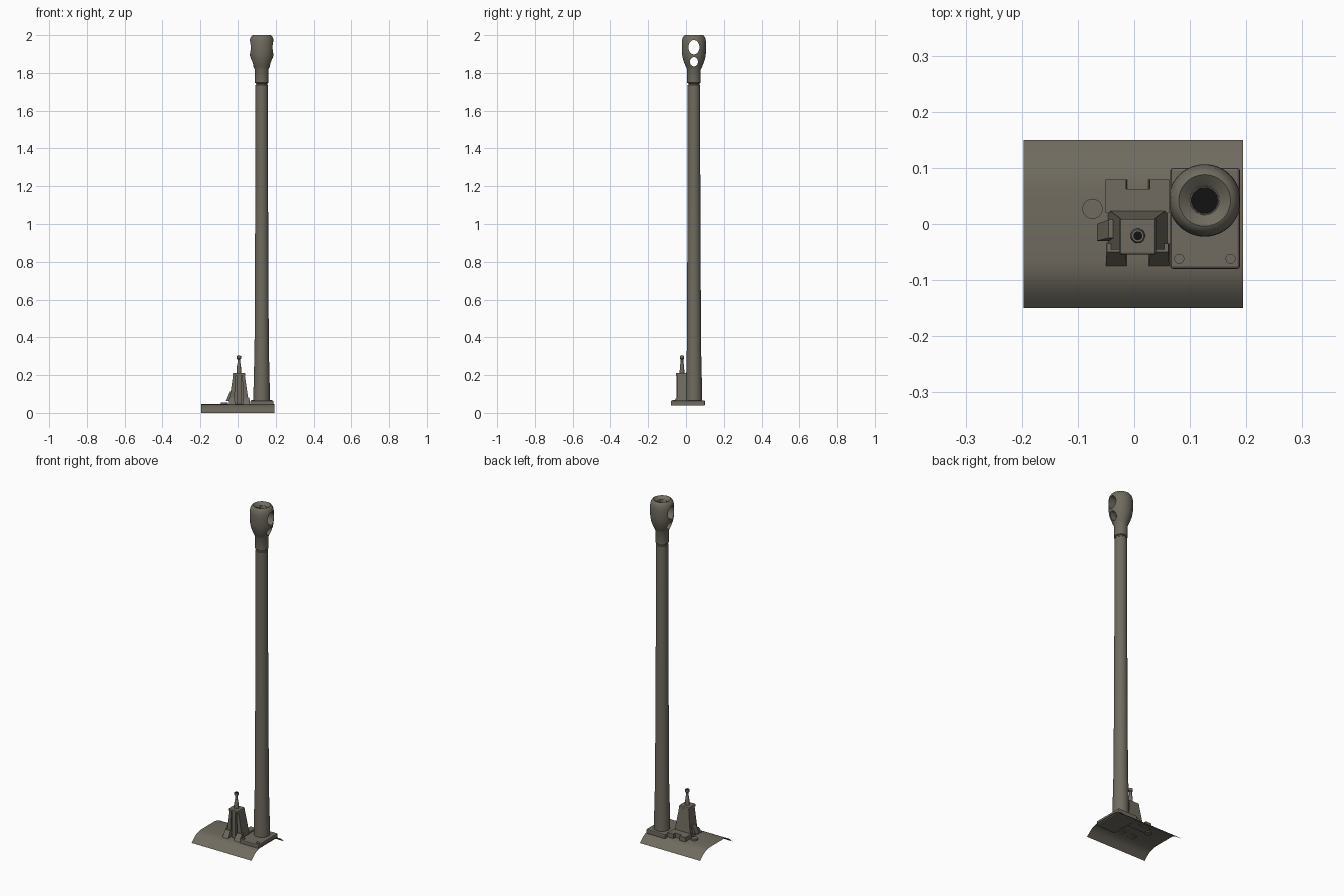
import bpy, bmesh, math
from mathutils import Matrix

old = bpy.data.objects.get("Cube")
if old:
    bpy.data.objects.remove(old)


def material(name, rgb):
    m = bpy.data.materials.new(name)
    m.use_nodes = True
    m.diffuse_color = (*rgb, 1)
    bsdf = m.node_tree.nodes["Principled BSDF"]
    bsdf.inputs["Base Color"].default_value = (*rgb, 1)
    bsdf.inputs["Roughness"].default_value = 0.8
    return m


OLIVE = material("olive grey paint", (0.16, 0.147, 0.115))
BLACK = material("bore black", (0.006, 0.006, 0.006))


def finish(name, bm, mat=OLIVE, smooth=None):
    me = bpy.data.meshes.new(name)
    bm.to_mesh(me)
    bm.free()
    ob = bpy.data.objects.new(name, me)
    bpy.context.collection.objects.link(ob)
    me.materials.append(mat)
    if smooth:
        bpy.ops.object.select_all(action='DESELECT')
        ob.select_set(True)
        bpy.context.view_layer.objects.active = ob
        bpy.ops.object.shade_smooth_by_angle(angle=math.radians(smooth))
    return ob


def frustum(name, low, high, z0, z1, bevel=0.0):
    """Block between two rectangles, each (x0, x1, y0, y1)."""
    bm = bmesh.new()
    rings = []
    for (x0, x1, y0, y1), z in ((low, z0), (high, z1)):
        rings.append([bm.verts.new((x, y, z)) for x, y in
                      ((x0, y0), (x1, y0), (x1, y1), (x0, y1))])
    a, b = rings
    bm.faces.new(a[::-1])
    bm.faces.new(b)
    for i in range(4):
        j = (i + 1) % 4
        bm.faces.new((a[i], a[j], b[j], b[i]))
    if bevel:
        bmesh.ops.bevel(bm, geom=bm.edges[:], offset=bevel, segments=2,
                        affect='EDGES', profile=0.5)
    return finish(name, bm)


def lathe(name, profile, x, y, sides=32, mat=OLIVE):
    """Turn (radius, z) points about a vertical axis."""
    bm = bmesh.new()
    rings = [[bm.verts.new((x + r * math.cos(math.tau * i / sides),
                            y + r * math.sin(math.tau * i / sides), z))
              for i in range(sides)] for r, z in profile]
    for a, b in zip(rings, rings[1:]):
        for i in range(sides):
            j = (i + 1) % sides
            bm.faces.new((a[i], a[j], b[j], b[i]))
    bm.faces.new(rings[0][::-1])
    bm.faces.new(rings[-1])
    bmesh.ops.recalc_face_normals(bm, faces=bm.faces[:])
    return finish(name, bm, mat, 35)


# Curved armour sheet, open underneath
bm = bmesh.new()
half = [(0.15, 0.0), (0.135, 0.014), (0.118, 0.028), (0.1, 0.038),
        (0.08, 0.044), (0.06, 0.046)]
section = [(-y, z) for y, z in half] + half[::-1]
rows = [[bm.verts.new((x, y, z)) for y, z in section] for x in (-0.197, 0.194)]
for i in range(len(section) - 1):
    bm.faces.new((rows[0][i], rows[1][i], rows[1][i + 1], rows[0][i + 1]))
finish("curved_base_sheet", bm, smooth=40)

# Barrel mount
BX, BY = 0.126, 0.042
rect = (0.065, 0.189, -0.08, 0.1)
frustum("barrel_mount_plate", rect, rect, 0.038, 0.065, 0.005)
for i, bx in enumerate((0.081, 0.172)):
    lathe(f"mount_bolt_{i}", [(0.009, 0.06), (0.009, 0.069)], bx, -0.062, 16)
lathe("sheet_disc", [(0.018, 0.04), (0.018, 0.056)], -0.074, 0.027, 24)

# Barrel with the thin groove below the muzzle brake
lathe("barrel", [(0.043, 0.06), (0.043, 0.12), (0.0375, 0.35), (0.0335, 1.2),
                 (0.033, 1.735), (0.029, 1.738), (0.029, 1.749)], BX, BY, 40)

# Muzzle brake, hollowed by the bore and two side ports
brake = lathe("muzzle_brake", [
    (0.03, 1.744), (0.036, 1.748), (0.036, 1.818), (0.043, 1.832),
    (0.051, 1.852), (0.058, 1.873), (0.062, 1.893), (0.064, 1.915),
    (0.0645, 1.94), (0.064, 1.965), (0.06, 1.985), (0.052, 1.997),
    (0.046, 2.0), (0.032, 1.99), (0.026, 1.985)], BX, BY, 48)


def port(name, z, width, height):
    bm = bmesh.new()
    bmesh.ops.create_cone(bm, cap_ends=True, segments=32, radius1=1,
                          radius2=1, depth=0.3)
    turn = Matrix.Rotation(math.pi / 2, 4, 'Y')
    bmesh.ops.transform(bm, verts=bm.verts[:], matrix=Matrix.Translation(
        (BX, BY, z)) @ Matrix.Diagonal((1, width / 2, height / 2, 1)) @ turn)
    return finish(name, bm)


cutters = [port("upper_port_cutter", 1.936, 0.058, 0.076),
           port("lower_port_cutter", 1.859, 0.042, 0.05),
           lathe("bore_cutter", [(0.024, 1.8), (0.024, 2.1)], BX, BY)]
for c in cutters:
    mod = brake.modifiers.new(c.name, 'BOOLEAN')
    mod.operation = 'DIFFERENCE'
    mod.solver = 'EXACT'
    mod.object = c
    bpy.context.view_layer.objects.active = brake
    bpy.ops.object.modifier_apply(modifier=mod.name)
for c in cutters:
    bpy.data.objects.remove(c)
lathe("bore_floor", [(0.0235, 1.799), (0.0235, 1.803)], BX, BY, mat=BLACK)

# Tower beside the barrel: back wall, sloping side walls, front rib, cap
CX = 0.0065
frustum("tower_back", (CX - 0.053, CX + 0.053, -0.02, 0.026),
        (CX - 0.031, CX + 0.031, -0.02, 0.01), 0.045, 0.2)
for side, s in (("left", 1), ("right", -1)):
    def span(a, b):
        return tuple(sorted((CX + s * a, CX + s * b)))
    frustum(f"tower_wall_{side}", (*span(0.024, 0.053), -0.045, -0.018),
            (*span(0.017, 0.031), -0.045, -0.018), 0.045, 0.2)
    # Feet with sloping front edges, and rear lugs either side of a notch
    frustum(f"front_foot_{side}", (*span(0.019, 0.057), -0.078, -0.035),
            (*span(0.023, 0.055), -0.05, -0.035), 0.04, 0.082)
    frustum(f"rear_lug_{side}", (*span(0.018, 0.057), 0.06, 0.079),
            (*span(0.021, 0.057), 0.06, 0.079), 0.038, 0.07)
frustum("tower_front_rib", (CX - 0.011, CX + 0.011, -0.05, -0.018),
        (CX - 0.011, CX + 0.011, -0.05, -0.018), 0.045, 0.2)
block = (CX - 0.057, CX + 0.057, 0.02, 0.062)
frustum("tower_rear_block", block, block, 0.04, 0.07)
frustum("tower_cap", (CX - 0.034, CX + 0.034, -0.054, 0.01),
        (CX - 0.031, CX + 0.031, -0.054, 0.009), 0.198, 0.212, 0.003)
frustum("side_lug", (-0.066, -0.035, -0.03, 0.0),
        (-0.045, -0.035, -0.025, 0.008), 0.062, 0.112)

# Sight post on the cap
lathe("sight_post", [(0.013, 0.21), (0.013, 0.22), (0.011, 0.235),
                     (0.01, 0.258), (0.007, 0.262), (0.007, 0.283),
                     (0.011, 0.287), (0.011, 0.302)], CX, -0.021, 20)
lathe("sight_post_socket", [(0.008, 0.3), (0.008, 0.303)], CX, -0.021, 16, BLACK)
